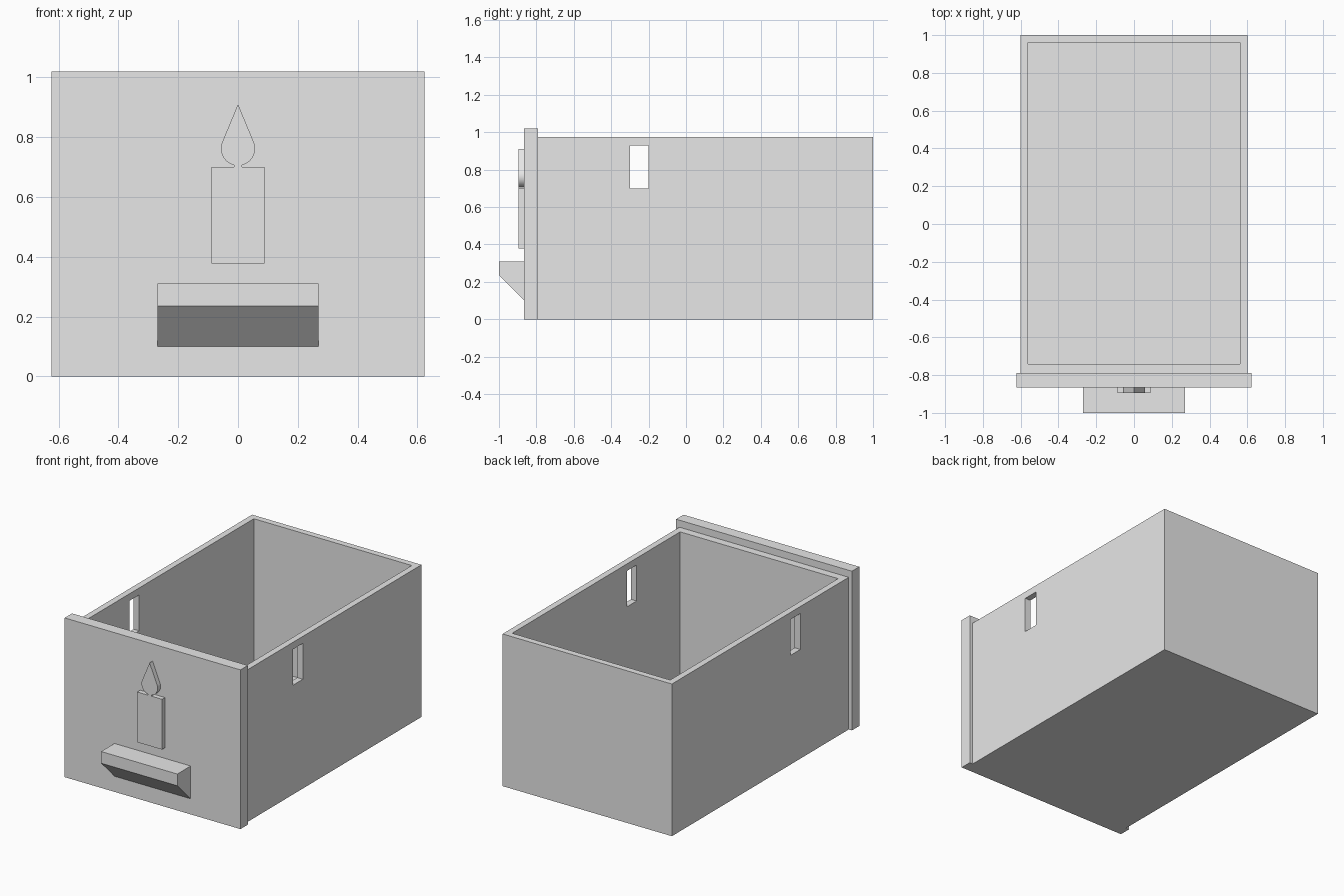
import bpy
import bmesh
from math import asin, cos, sin, pi

cube = bpy.data.objects.get("Cube")
if cube:
    bpy.data.objects.remove(cube, do_unlink=True)

GREY = (0.8, 0.8, 0.8, 1.0)
grey = bpy.data.materials.new("plain grey")
grey.use_nodes = True
grey.diffuse_color = GREY
grey.node_tree.nodes["Principled BSDF"].inputs["Base Color"].default_value = GREY


def prism(name, outline, offset):
    """Extrude a closed outline of 3D points along an offset."""
    bm = bmesh.new()
    face = bm.faces.new([bm.verts.new(p) for p in outline])
    moved = bmesh.ops.extrude_face_region(bm, geom=[face], use_keep_orig=True)
    verts = [g for g in moved["geom"] if isinstance(g, bmesh.types.BMVert)]
    bmesh.ops.translate(bm, verts=verts, vec=offset)
    bmesh.ops.recalc_face_normals(bm, faces=bm.faces)
    mesh = bpy.data.meshes.new(name)
    bm.to_mesh(mesh)
    bm.free()
    mesh.materials.append(grey)
    obj = bpy.data.objects.new(name, mesh)
    bpy.context.collection.objects.link(obj)
    return obj


def box(name, half_width, y0, y1, z0, z1):
    w = half_width
    base = [(-w, y0, z0), (w, y0, z0), (w, y1, z0), (-w, y1, z0)]
    return prism(name, base, (0, 0, z1 - z0))


def cut(obj, cutter):
    """Subtract the cutter from the object, then discard the cutter."""
    mod = obj.modifiers.new("cut", "BOOLEAN")
    mod.operation = "DIFFERENCE"
    mod.solver = "EXACT"
    mod.object = cutter
    bpy.context.view_layer.objects.active = obj
    bpy.ops.object.modifier_apply(modifier=mod.name)
    bpy.data.objects.remove(cutter, do_unlink=True)


# Open drawer box with a slot through both side walls
drawer = box("drawer_box", 0.6, -0.79, 1.0, 0, 0.975)
cut(drawer, box("hollow", 0.56, -0.74, 0.96, 0.04, 1.2))
cut(drawer, box("slot", 0.8, -0.3, -0.2, 0.7, 0.93))

# Front panel
PANEL = -0.865
box("front_panel", 0.623, PANEL, -0.79, 0, 1.02)

# Pull handle with a sloping underside
handle = [(PANEL, 0.10), (-1.0, 0.235), (-1.0, 0.31), (PANEL, 0.31)]
prism("handle", [(-0.27, y, z) for y, z in handle], (0.54, 0, 0))

# Raised candle emblem: body, then flame with a short wick
DEPTH = 0.03
box("candle_body", 0.088, PANEL - DEPTH, PANEL, 0.378, 0.7)

radius, centre, tip = 0.057, 0.762, 0.91
start = asin(radius / (tip - centre))
end = -pi / 2 + asin(0.013 / radius)
steps = 24
side = []
for i in range(steps + 1):
    a = start + (end - start) * i / steps
    side.append((radius * cos(a), centre + radius * sin(a)))
side.append((0.013, 0.7))
outline = [(0, tip)] + side + [(-x, z) for x, z in reversed(side)]
flame = prism("candle_flame", [(x, PANEL, z) for x, z in outline], (0, -DEPTH, 0))
bpy.ops.object.select_all(action="DESELECT")
flame.select_set(True)
bpy.context.view_layer.objects.active = flame
bpy.ops.object.shade_smooth_by_angle(angle=pi / 6)
